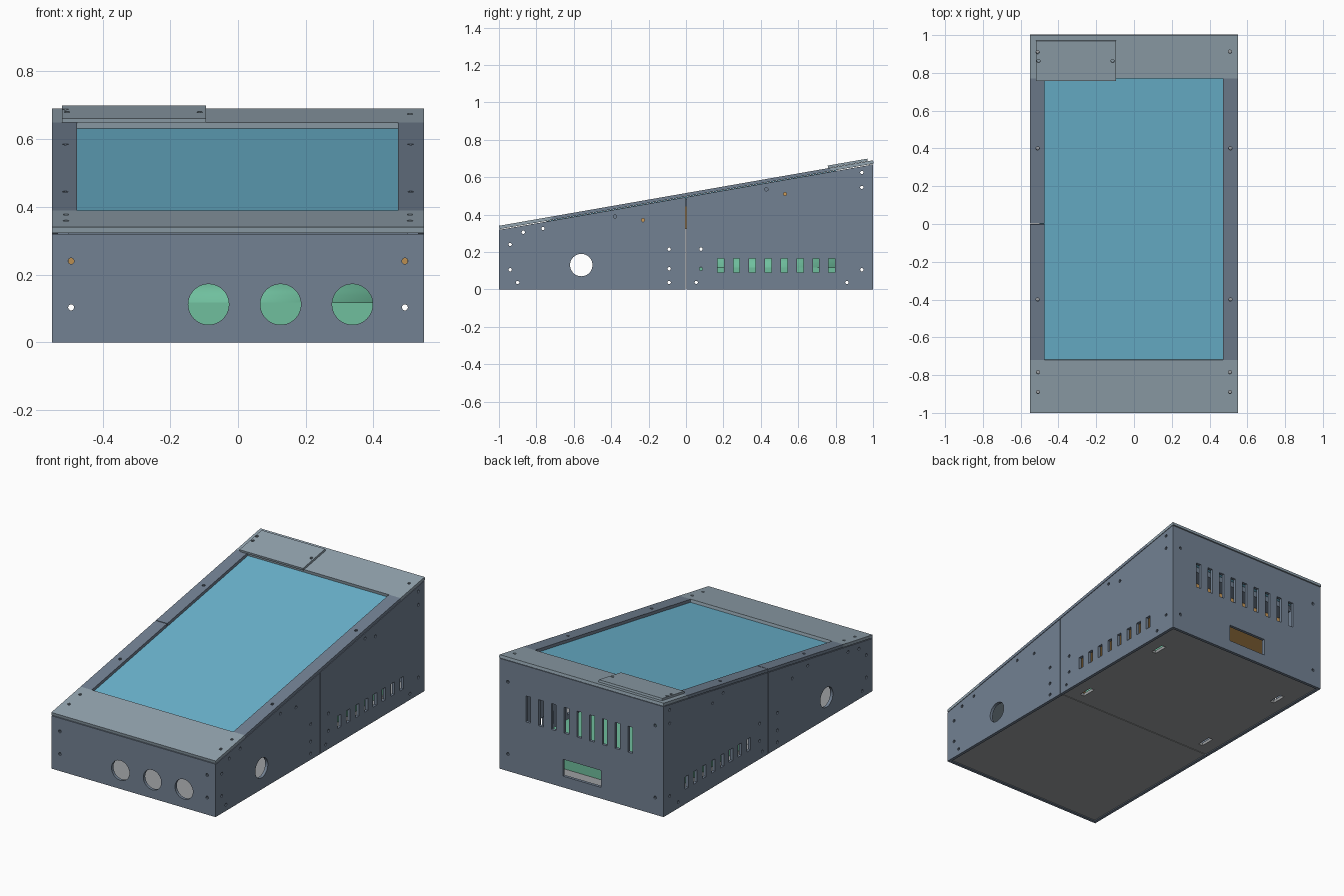
import bpy, bmesh, math
from mathutils import Matrix, Vector

if "Cube" in bpy.data.objects:
    bpy.data.objects.remove(bpy.data.objects["Cube"])

RISE = 0.175
ANG = math.atan(RISE)
T = 0.018          # sheet thickness


def material(name, rgb):
    m = bpy.data.materials.new(name)
    m.diffuse_color = (*rgb, 1)
    m.use_nodes = True
    m.node_tree.nodes["Principled BSDF"].inputs["Base Color"].default_value = m.diffuse_color
    return m


SLATE = material("slate", (0.17, 0.22, 0.29))
LIGHT = material("light_slate", (0.29, 0.37, 0.43))
DARK = material("base_grey", (0.34, 0.35, 0.36))
BLUE = material("glass_blue", (0.15, 0.47, 0.64))
GREEN = material("green", (0.16, 0.52, 0.34))
ORANGE = material("orange", (0.60, 0.33, 0.10))


def rect(x0, x1, y0, y1):
    return [(x0, y0), (x1, y0), (x1, y1), (x0, y1)]


def circle(x, y, r, n=16):
    return [(x + r * math.cos(2 * math.pi * i / n), y + r * math.sin(2 * math.pi * i / n)) for i in range(n)]


def screws(points, r=0.009):
    return [circle(x, y, r, 10) for x, y in points]


def plate(name, outline, holes, thick, matrix, mat):
    """Flat sheet with holes, filled from 2D curves, from local z=0 to z=thick."""
    cu = bpy.data.curves.new(name, 'CURVE')
    cu.dimensions = '2D'
    cu.fill_mode = 'BOTH'
    cu.extrude = thick / 2
    for loop in [outline] + holes:
        sp = cu.splines.new('POLY')
        sp.points.add(len(loop) - 1)
        for p, (x, y) in zip(sp.points, loop):
            p.co = (x, y, 0, 1)
        sp.use_cyclic_u = True
    tmp = bpy.data.objects.new(name + "_curve", cu)
    bpy.context.collection.objects.link(tmp)
    deps = bpy.context.evaluated_depsgraph_get()
    me = bpy.data.meshes.new_from_object(tmp.evaluated_get(deps))
    bpy.data.objects.remove(tmp)
    bm = bmesh.new()
    bm.from_mesh(me)
    bmesh.ops.remove_doubles(bm, verts=bm.verts, dist=1e-5)
    bmesh.ops.translate(bm, verts=bm.verts, vec=(0, 0, thick / 2))
    bmesh.ops.transform(bm, matrix=matrix, verts=bm.verts)
    bmesh.ops.recalc_face_normals(bm, faces=bm.faces)
    for f in bm.faces:
        f.smooth = False
    bm.to_mesh(me)
    bm.free()
    me.name = name
    me.materials.clear()
    me.materials.append(mat)
    ob = bpy.data.objects.new(name, me)
    bpy.context.collection.objects.link(ob)
    return ob


def frame(cx, cy, cz, loc):
    m = Matrix((cx, cy, cz)).transposed().to_4x4()
    m.translation = Vector(loc)
    return m


def side_frame(x):
    return frame((0, 1, 0), (0, 0, 1), (1, 0, 0), (x, 0, 0))


def end_frame(y):
    return frame((1, 0, 0), (0, 0, 1), (0, -1, 0), (0, y, 0))


def sloped(name, outline, holes, low, high, mat):
    """Sheet lying on the slope; x, y as seen from above, heights relative to the cover surface."""
    fit = lambda loop: [(x, (y + 1) / math.cos(ANG)) for x, y in loop]
    m = Matrix.Translation((0, -1, 0.34)) @ Matrix.Rotation(ANG, 4, 'X') @ Matrix.Translation((0, 0, low))
    return plate(name, fit(outline), [fit(h) for h in holes], high - low, m, mat)


def wall_top(y):
    return 0.34 + RISE * (y + 1) - 0.022


# side walls in two halves, with round port, vents and screw holes
front_holes = [circle(-0.56, 0.13, 0.06, 40)] + screws([
    (-0.94, 0.24), (-0.94, 0.105), (-0.9, 0.037), (-0.87, 0.305), (-0.765, 0.325),
    (-0.09, 0.215), (-0.09, 0.11), (-0.09, 0.037), (-0.38, 0.39), (-0.23, 0.37)])
rear_holes = [rect(0.185 + i * 0.085 - 0.017, 0.185 + i * 0.085 + 0.017, 0.09, 0.165) for i in range(8)]
rear_holes += screws([
    (0.055, 0.037), (0.08, 0.215), (0.08, 0.11), (0.43, 0.535), (0.53, 0.51),
    (0.86, 0.037), (0.94, 0.105), (0.94, 0.545), (0.94, 0.625)])
for side, x in (("left", -0.55), ("right", 0.55 - T)):
    for part, a, b, holes in (("front", T - 1, -0.002, front_holes), ("rear", 0.002, 1 - T, rear_holes)):
        outline = [(a, 0), (b, 0), (b, wall_top(b)), (a, wall_top(a))]
        plate(f"{side}_wall_{part}", outline, holes, T, side_frame(x), SLATE)

# front wall with three round button holes
holes = [circle(x, 0.112, 0.06, 40) for x in (-0.087, 0.126, 0.338)]
holes += screws([(sx * 0.493, z) for sx in (-1, 1) for z in (0.103, 0.24)])
plate("front_wall", rect(-0.55, 0.55, 0, 0.32), holes, T, end_frame(T - 1), SLATE)

# back wall with tall vents and cable window
holes = [rect(0.015 + i * 0.0855 - 0.016, 0.015 + i * 0.0855 + 0.016, 0.33, 0.487) for i in range(-4, 5)]
holes.append(rect(-0.13, 0.125, 0.068, 0.17))
holes += screws([(sx * 0.493, z) for sx in (-1, 1) for z in (0.103, 0.54)])
plate("back_wall", rect(-0.55, 0.55, 0, 0.668), holes, T, end_frame(1), SLATE)

# base in two halves, rear half slotted
flat = Matrix.Translation((0, 0, 0.005))
plate("base_front", rect(-0.531, 0.531, -0.981, -0.002), [], T, flat, DARK)
slots = [rect(x - 0.014, x + 0.014, y - 0.045, y + 0.045) for x in (-0.44, 0.44) for y in (0.11, 0.745)]
plate("base_rear", rect(-0.531, 0.531, 0.002, 0.981), slots, T, flat, DARK)

# sloping cover panels
sloped("cover_front", rect(-0.55, 0.55, -1, -0.72),
       screws([(sx * 0.508, y) for sx in (-1, 1) for y in (-0.89, -0.785)]), -T, 0, LIGHT)
sloped("cover_rear", rect(-0.55, 0.55, 0.77, 1), screws([(-0.51, 0.912), (0.508, 0.912)]), -T, 0, LIGHT)
sloped("side_strip_right", rect(0.472, 0.55, -0.72, 0.77), screws([(0.51, -0.4), (0.51, 0.4)]), -T, 0, SLATE)
sloped("side_strip_left_front", rect(-0.55, -0.475, -0.72, -0.002), screws([(-0.51, -0.4)]), -T, 0, SLATE)
sloped("side_strip_left_rear", rect(-0.55, -0.475, 0.002, 0.77), screws([(-0.51, 0.4)]), -T, 0, SLATE)
sloped("small_lid", rect(-0.52, -0.095, 0.76, 0.972),
       screws([(-0.505, 0.865), (-0.113, 0.865), (-0.51, 0.912)]), 0.001, 0.014, LIGHT)

# display: glass, bezel and body
sloped("display_glass", rect(-0.5, 0.5, -0.75, 0.8), [], -0.03, -0.019, BLUE)
sloped("display_bezel", rect(-0.5, 0.5, -0.72, 0.78), [], -0.07, -0.031, SLATE)
sloped("display_body", rect(-0.5, 0.5, -0.6, 0.7), [], -0.19, -0.071, ORANGE)

# inner equipment box with rounded upper edges
box = plate("equipment_box", rect(-0.42, 0.42, 0.07, 0.84), [], 0.175, Matrix.Translation((0, 0, 0.023)), GREEN)
bm = bmesh.new()
bm.from_mesh(box.data)
bmesh.ops.dissolve_limit(bm, angle_limit=0.02, verts=bm.verts, edges=bm.edges)
rim = [e for e in bm.edges if all(v.co.z > 0.15 for v in e.verts)]
bmesh.ops.bevel(bm, geom=rim, offset=0.08, segments=6, profile=0.5, affect='EDGES')
for f in bm.faces:
    f.smooth = 0.05 < abs(f.normal.z) < 0.98
bm.to_mesh(box.data)
bm.free()
